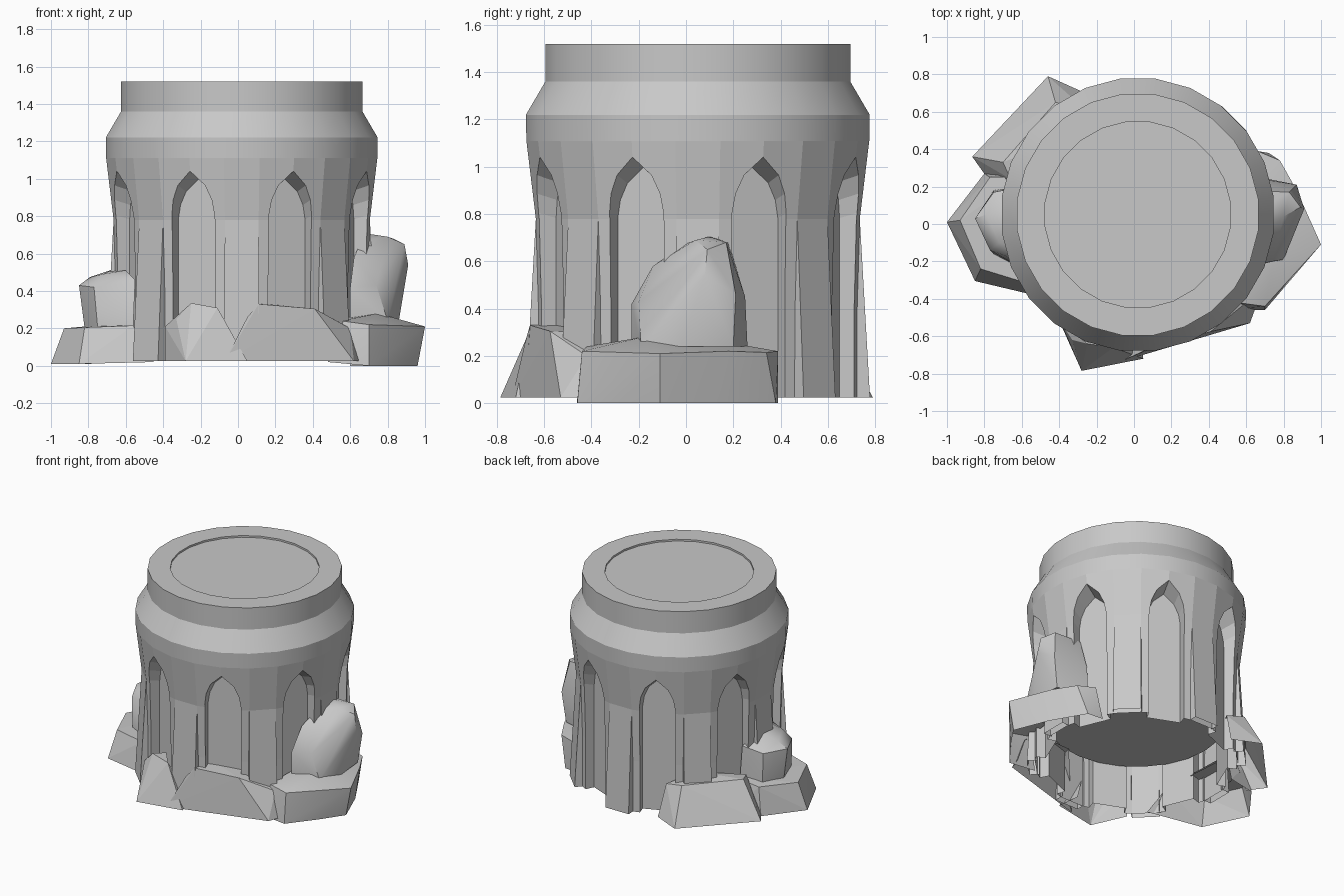
import bpy, bmesh, math
from mathutils import Matrix

if "Cube" in bpy.data.objects:
    bpy.data.objects.remove(bpy.data.objects["Cube"])

CX, CY = 0.02, 0.05          # tower axis
stone = bpy.data.materials.new("grey stone")
stone.diffuse_color = (0.58, 0.58, 0.58, 1)
stone.use_nodes = True
stone.node_tree.nodes["Principled BSDF"].inputs["Base Color"].default_value = stone.diffuse_color


def finish(bm, name, angle=None):
    me = bpy.data.meshes.new(name)
    bm.to_mesh(me)
    bm.free()
    ob = bpy.data.objects.new(name, me)
    bpy.context.collection.objects.link(ob)
    me.materials.append(stone)
    if angle:
        smooth(ob, angle)
    return ob


def smooth(ob, angle):
    bpy.ops.object.select_all(action='DESELECT')
    ob.select_set(True)
    bpy.context.view_layer.objects.active = ob
    bpy.ops.object.shade_smooth_by_angle(angle=math.radians(angle))


def open_bottom(bm, z):
    bm.normal_update()
    low = [f for f in bm.faces if f.normal.z < -0.9 and f.calc_center_median().z < z]
    bmesh.ops.delete(bm, geom=low, context='FACES')


def open_inside(bm):
    # remove faces buried in the tower that look towards its axis
    bm.normal_update()
    buried = []
    for f in bm.faces:
        c = f.calc_center_median()
        dx, dy = c.x - CX, c.y - CY
        r = math.hypot(dx, dy)
        if r < 0.67 and (f.normal.x * dx + f.normal.y * dy) / r < -0.5:
            buried.append(f)
    bmesh.ops.delete(bm, geom=buried, context='FACES')


# tower drum: 24-sided lathe with a flat side facing front
N = 24
profile = [(0.675, 0.025), (0.675, 0.4), (0.685, 0.78), (0.725, 1.11), (0.727, 1.22),
           (0.645, 1.36), (0.645, 1.52), (0.495, 1.52), (0.495, 1.507)]
bm = bmesh.new()
rings = []
for r, z in profile:
    R = r / math.cos(math.pi / N)
    rings.append([bm.verts.new((CX + R * math.cos(2 * math.pi * (i + .5) / N),
                                CY + R * math.sin(2 * math.pi * (i + .5) / N), z)) for i in range(N)])
for a, b in zip(rings, rings[1:]):
    for i in range(N):
        j = (i + 1) % N
        bm.faces.new((a[i], a[j], b[j], b[i]))
bm.faces.new(rings[0][::-1])
bm.faces.new(rings[-1])
bmesh.ops.recalc_face_normals(bm, faces=bm.faces)
tower = finish(bm, "tower")

# eight pointed-arch recesses, narrowing inwards
arch = [(-0.128, -0.1), (0.128, -0.1), (0.128, 0.82), (0.115, 0.90), (0.08, 0.975), (0, 1.045),
        (-0.08, 0.975), (-0.115, 0.90), (-0.128, 0.82)]
bm = bmesh.new()
for k in range(8):
    a = math.radians(22.5 + 45 * k)
    M = Matrix.Translation((CX, CY, 0)) @ Matrix.Rotation(a, 4, 'Z')
    loops = []
    # slope is set so the outline matches the arch at the wall surface
    for r, sy, sz in ((0.60, 0.92, 0.955), (0.735, 1.0, 1.0), (0.9, 1.02, 1.0)):
        loops.append([bm.verts.new(M @ Matrix.Translation((r, y * sy, z * sz)).translation) for y, z in arch])
    bm.faces.new(loops[0])
    bm.faces.new(loops[-1][::-1])
    for back, front in zip(loops, loops[1:]):
        for i in range(len(arch)):
            j = (i + 1) % len(arch)
            bm.faces.new((back[i], front[i], front[j], back[j]))
bmesh.ops.recalc_face_normals(bm, faces=bm.faces)
cutter = finish(bm, "window_cutter")
cutter.hide_render = True
mod = tower.modifiers.new("windows", 'BOOLEAN')
mod.operation = 'DIFFERENCE'
mod.solver = 'EXACT'
mod.object = cutter
bpy.context.view_layer.objects.active = tower
bpy.ops.object.modifier_apply(modifier=mod.name)
bpy.data.objects.remove(cutter, do_unlink=True)
bm = bmesh.new()
bm.from_mesh(tower.data)
open_bottom(bm, 0.05)
bm.to_mesh(tower.data)
bm.free()
smooth(tower, 20)
for p in tower.data.polygons:      # arcade is faceted, the bands above are smooth
    if p.center.z < 1.1:
        p.use_smooth = False

# closed floor seen from below
bm = bmesh.new()
bmesh.ops.create_circle(bm, cap_ends=True, radius=0.597, segments=N,
                        matrix=Matrix.Translation((CX, CY, 0.34)))
bm.normal_update()
for f in bm.faces:
    if f.normal.z > 0:
        f.normal_flip()
finish(bm, "under_floor")


def hull(name, pts, angle=None):
    bm = bmesh.new()
    for p in pts:
        bm.verts.new(p)
    res = bmesh.ops.convex_hull(bm, input=bm.verts[:])
    junk = {v for v in res['geom_interior'] + res['geom_unused'] if isinstance(v, bmesh.types.BMVert)}
    bmesh.ops.delete(bm, geom=list(junk), context='VERTS')
    bmesh.ops.recalc_face_normals(bm, faces=bm.faces)
    open_bottom(bm, 0.06)
    open_inside(bm)
    return finish(bm, name, angle)


# flared pier on each wall between the windows
for k in range(8):
    M = Matrix.Translation((CX, CY, 0)) @ Matrix.Rotation(math.radians(45 * k), 4, 'Z')
    pts = []
    for r, w, z in ((0.685, 0.09, 0.78), (0.71, 0.09, 0.3), (0.728, 0.095, 0.025)):
        for s in (-1, 1):
            pts.append(M @ Matrix.Translation((r, s * w, z)).translation)
            pts.append(M @ Matrix.Translation((0.66, s * w, z)).translation)
    hull("pier", pts)

# right slab and the tall boulder standing on it
hull("right_slab", [
    (0.96, -0.11, 0), (0.86, 0.14, 0), (0.72, 0.38, 0), (0.60, 0.39, 0), (0.70, -0.46, 0),
    (0.48, -0.46, 0.02), (0.85, -0.27, 0),
    (1.0, -0.11, 0.21), (0.87, 0.18, 0.22), (0.78, 0.34, 0.215), (0.66, 0.39, 0.22),
    (0.70, -0.44, 0.22), (0.55, -0.42, 0.24), (0.75, -0.18, 0.28), (0.6, 0.1, 0.27)], 25)
hull("right_boulder", [
    (0.60, -0.23, 0.24), (0.80, -0.19, 0.24), (0.86, -0.02, 0.24), (0.84, 0.2, 0.24), (0.62, 0.26, 0.24),
    (0.60, -0.23, 0.42), (0.74, -0.20, 0.43), (0.86, -0.03, 0.42), (0.91, 0.08, 0.54), (0.87, 0.21, 0.46),
    (0.62, 0.25, 0.45), (0.89, 0.09, 0.65), (0.83, 0.17, 0.68), (0.70, 0.1, 0.705), (0.62, 0.18, 0.68),
    (0.66, -0.01, 0.67), (0.62, -0.14, 0.58), (0.80, 0.04, 0.69)], 40)

# front rocks
hull("front_left_rock", [
    (-0.39, -0.54, 0.025), (-0.28, -0.785, 0.025), (0.05, -0.72, 0.025), (0.03, -0.55, 0.025),
    (-0.39, -0.53, 0.21), (-0.33, -0.62, 0.25), (-0.25, -0.64, 0.335), (-0.11, -0.66, 0.31),
    (-0.08, -0.67, 0.23), (-0.2, -0.55, 0.32)])
hull("front_right_rock", [
    (-0.07, -0.735, 0.025), (0.62, -0.53, 0.025), (0.66, -0.42, 0.025), (0.1, -0.5, 0.025),
    (0.05, -0.68, 0.26), (0.11, -0.66, 0.33), (0.41, -0.575, 0.305), (0.45, -0.56, 0.26),
    (0.15, -0.5, 0.33), (0.42, -0.45, 0.3), (0.60, -0.42, 0.2)])

# left slab and its small boulder
hull("left_slab", [
    (-1.0, 0.01, 0.01), (-0.85, -0.305, 0.01), (-0.62, -0.30, 0.01), (-0.45, -0.40, 0.02),
    (-0.80, 0.27, 0.01), (-0.6, 0.3, 0.02),
    (-0.93, 0.02, 0.2), (-0.82, -0.24, 0.205), (-0.56, -0.32, 0.215), (-0.77, 0.25, 0.21), (-0.6, 0.25, 0.23)])
hull("left_boulder", [
    (-0.82, 0.03, 0.2), (-0.75, -0.16, 0.2), (-0.56, -0.26, 0.21), (-0.75, 0.18, 0.2), (-0.58, 0.2, 0.2),
    (-0.85, 0.03, 0.43), (-0.77, -0.14, 0.42), (-0.55, -0.22, 0.46), (-0.75, 0.17, 0.42), (-0.6, 0.2, 0.45),
    (-0.79, 0.05, 0.475), (-0.67, 0.07, 0.515), (-0.6, -0.1, 0.51), (-0.72, -0.1, 0.49)], 35)

# back left block, leaning on the tower
hull("back_left_rock", [
    (-0.46, 0.79, 0.025), (-0.865, 0.36, 0.025), (-0.78, 0.24, 0.025), (-0.26, 0.70, 0.025),
    (-0.42, 0.65, 0.28), (-0.70, 0.33, 0.28), (-0.66, 0.24, 0.27), (-0.28, 0.63, 0.25), (-0.4, 0.45, 0.30)])
